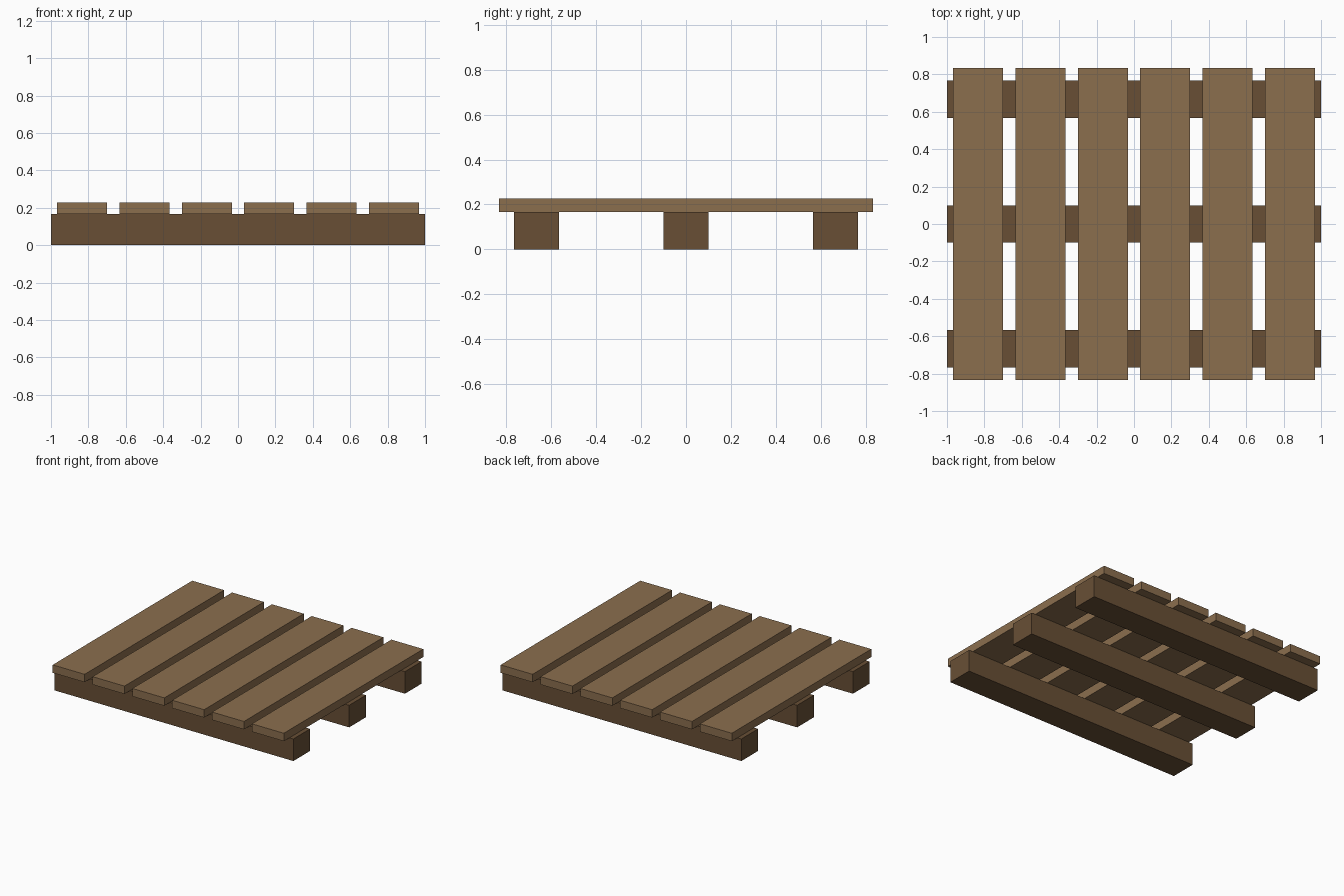
import bpy

cube = bpy.data.objects.get("Cube")
if cube:
    bpy.data.objects.remove(cube, do_unlink=True)


def make_material(name, rgb):
    mat = bpy.data.materials.new(name)
    mat.use_nodes = True
    colour = (*rgb, 1.0)
    mat.diffuse_color = colour
    mat.node_tree.nodes["Principled BSDF"].inputs["Base Color"].default_value = colour
    return mat


def make_board(name, size, centre, mat):
    bpy.ops.mesh.primitive_cube_add(size=1, location=centre)
    board = bpy.context.object
    board.name = name
    board.scale = size
    bpy.ops.object.transform_apply(location=False, rotation=False, scale=True)
    board.data.materials.append(mat)
    return board


light_wood = make_material("light wood", (0.258, 0.156, 0.076))
dark_wood = make_material("dark wood", (0.138, 0.078, 0.036))

BEARER_HEIGHT = 1 / 6
SLAT_THICKNESS = 0.06
SLAT_COUNT = 6
SLAT_PITCH = 2 / SLAT_COUNT

# Three bearers running side to side
for label, y in (("front", -2 / 3), ("middle", 0), ("back", 2 / 3)):
    make_board(f"{label}_bearer", (2, 0.2, BEARER_HEIGHT),
               (0, y, BEARER_HEIGHT / 2), dark_wood)

# Evenly spaced deck slats lying across the bearers
for i in range(SLAT_COUNT):
    x = (i - (SLAT_COUNT - 1) / 2) * SLAT_PITCH
    make_board(f"deck_slat_{i + 1}", (SLAT_PITCH * 0.8, 5 / 3, SLAT_THICKNESS),
               (x, 0, BEARER_HEIGHT + SLAT_THICKNESS / 2), light_wood)
